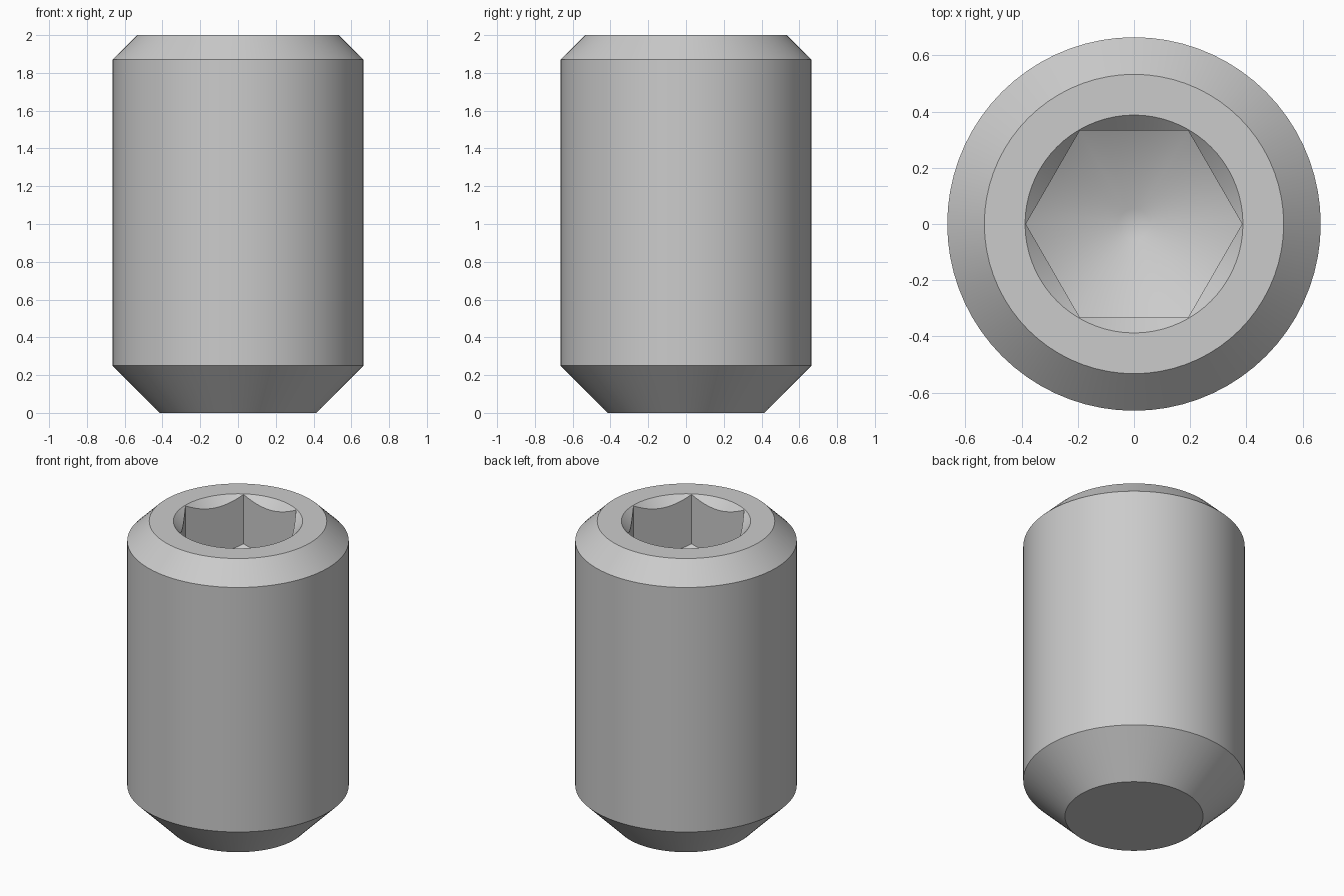
import bpy, bmesh, math

SEGMENTS = 72

cube = bpy.data.objects.get("Cube")
if cube:
    bpy.data.objects.remove(cube, do_unlink=True)

steel = bpy.data.materials.new("grey_steel")
steel.use_nodes = True
colour = (0.6, 0.6, 0.6, 1)
steel.diffuse_color = colour
steel.node_tree.nodes["Principled BSDF"].inputs["Base Color"].default_value = colour


def turned(name, profile, sides=SEGMENTS):
    """Closed solid from (radius, height) points, listed from bottom to top."""
    bm = bmesh.new()
    rings = [[bm.verts.new((r * math.cos(math.tau * i / sides),
                            r * math.sin(math.tau * i / sides), z))
              for i in range(sides)] for r, z in profile]
    for low, high in zip(rings, rings[1:]):
        for i in range(sides):
            j = (i + 1) % sides
            bm.faces.new((low[i], low[j], high[j], high[i]))
    bm.faces.new(rings[0][::-1])
    bm.faces.new(rings[-1])
    mesh = bpy.data.meshes.new(name)
    bm.to_mesh(mesh)
    bm.free()
    mesh.materials.append(steel)
    obj = bpy.data.objects.new(name, mesh)
    bpy.context.collection.objects.link(obj)
    return obj


def combine(obj, tool, operation):
    """Apply a boolean with a tool, then discard the tool."""
    mod = obj.modifiers.new(operation.lower(), 'BOOLEAN')
    mod.operation, mod.solver, mod.object = operation, 'EXACT', tool
    bpy.context.view_layer.update()
    graph = bpy.context.evaluated_depsgraph_get()
    mesh = bpy.data.meshes.new_from_object(obj.evaluated_get(graph))
    obj.modifiers.clear()
    obj.data = mesh
    bpy.data.objects.remove(tool, do_unlink=True)


# Body with a chamfer at each end
body = turned("screw_body", [(0.415, 0), (0.665, 0.25), (0.665, 1.87), (0.533, 2)])

# Hexagonal socket, its floor shaped by a drill point
socket = turned("socket_cutter", [(0.385, 1.3), (0.385, 2.2)], sides=6)
tip, rim, slope = 0.055, 0.5, math.tan(math.radians(30))
corner_height = 1.67
drill = turned("drill_cutter", [(tip, corner_height - (0.385 - tip) * slope),
                                (rim, corner_height + (rim - 0.385) * slope),
                                (rim, 2.1)])
combine(socket, drill, 'INTERSECT')
combine(body, socket, 'DIFFERENCE')

# Countersink around the socket mouth
countersink = turned("countersink_cutter", [(0.188, 1.8), (0.488, 2.1)])
combine(body, countersink, 'DIFFERENCE')

# Smooth the round surfaces and keep the machined edges sharp
bpy.ops.object.select_all(action='DESELECT')
body.select_set(True)
bpy.context.view_layer.objects.active = body
bpy.ops.object.shade_smooth_by_angle(angle=math.radians(35))
